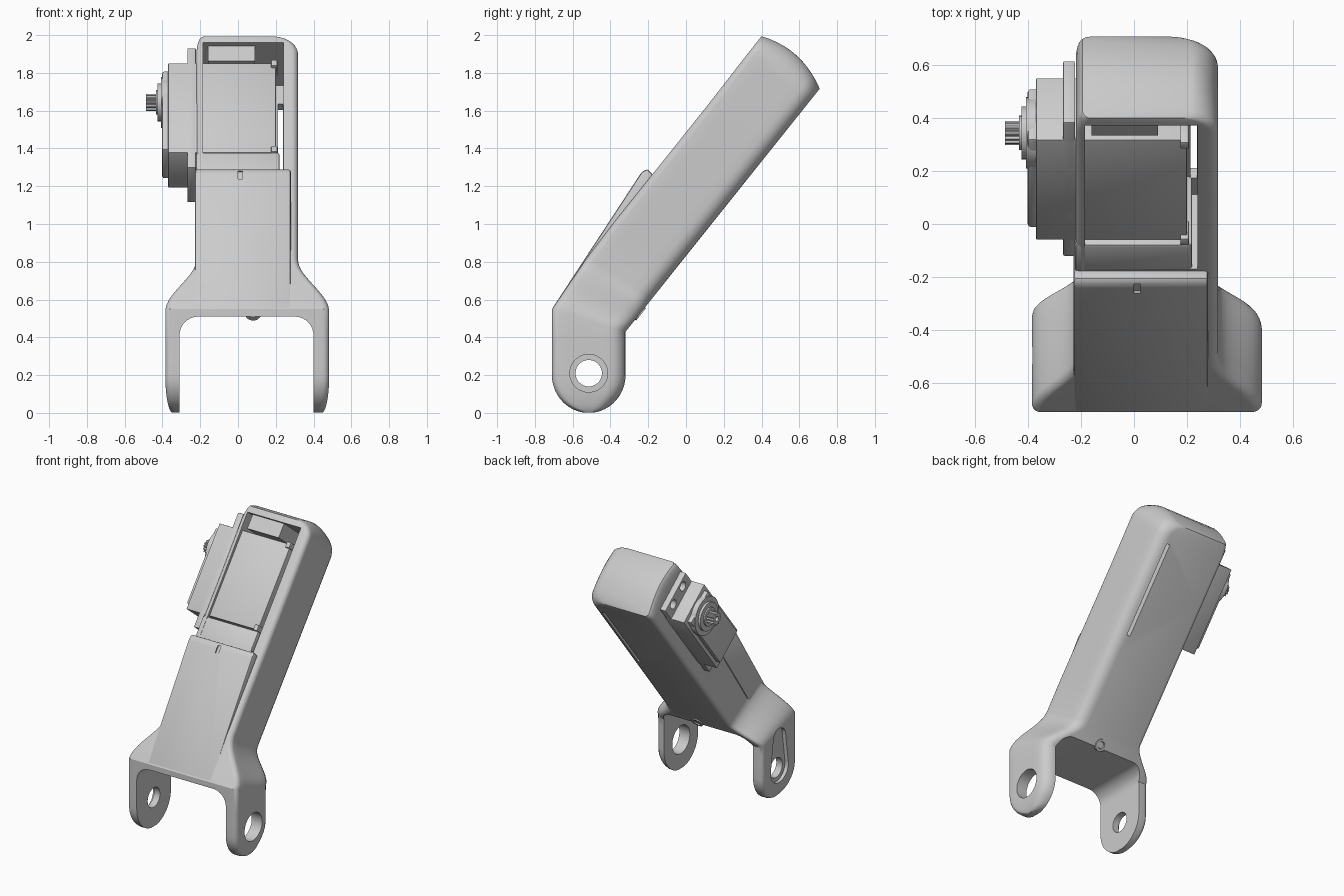
import bpy, bmesh
from math import sin, cos, pi, radians

if "Cube" in bpy.data.objects:
    bpy.data.objects.remove(bpy.data.objects["Cube"])

grey = bpy.data.materials.new("light grey plastic")
grey.use_nodes = True
grey.diffuse_color = (0.6, 0.6, 0.6, 1)
grey.node_tree.nodes["Principled BSDF"].inputs["Base Color"].default_value = (0.6, 0.6, 0.6, 1)


def P(u, v):
    """Arm coordinates (u along the arm, v towards its back) to (y, z)."""
    return (-0.52 + 0.624 * u + 0.781 * v, 0.21 + 0.781 * u - 0.624 * v)


def finish(name, bm):
    bmesh.ops.recalc_face_normals(bm, faces=bm.faces)
    mesh = bpy.data.meshes.new(name)
    bm.to_mesh(mesh)
    bm.free()
    obj = bpy.data.objects.new(name, mesh)
    bpy.context.collection.objects.link(obj)
    mesh.materials.append(grey)
    return obj


def prism(name, pts, a, b, bevel=0, along_y=False):
    """Extrude a (y, z) outline along x, or an (x, z) outline along y."""
    bm = bmesh.new()
    place = (lambda d, p: (p[0], d, p[1])) if along_y else (lambda d, p: (d, p[0], p[1]))
    ends = [[bm.verts.new(place(d, p)) for p in pts] for d in (a, b)]
    bm.faces.new(ends[0])
    bm.faces.new(ends[1])
    for i in range(len(pts)):
        j = (i + 1) % len(pts)
        bm.faces.new((ends[0][i], ends[0][j], ends[1][j], ends[1][i]))
    if bevel:
        bmesh.ops.bevel(bm, geom=bm.edges[:], offset=bevel, segments=2, profile=0.5, affect='EDGES')
    return finish(name, bm)


def box(name, x0, x1, u0, u1, v0, v1, bevel=0):
    return prism(name, [P(u0, v0), P(u1, v0), P(u1, v1), P(u0, v1)], x0, x1, bevel)


def circle(y, z, r, n=40, start=0, sweep=2 * pi):
    steps = n if sweep >= 2 * pi else n - 1
    return [(y + r * cos(start + sweep * i / steps), z + r * sin(start + sweep * i / steps))
            for i in range(n)]


def cut(obj, cutters):
    for c in cutters:
        c.hide_render = True
        mod = obj.modifiers.new("cut", 'BOOLEAN')
        mod.operation, mod.solver, mod.object = 'DIFFERENCE', 'EXACT', c
    bpy.context.view_layer.update()
    done = bpy.data.meshes.new_from_object(obj.evaluated_get(bpy.context.evaluated_depsgraph_get()))
    obj.modifiers.clear()
    obj.data = done
    for c in cutters:
        bpy.data.objects.remove(c)


def side(x_out, sign, front_r, back_r, half):
    """One rounded side of a section, as (x, t) with t from -1 front to 1 back."""
    fr, br = min(front_r, half * 0.6), min(back_r, half * 0.6)
    arc = [i * pi / 10 for i in range(6)]
    pts = [(x_out - sign * fr * (1 - sin(a)), -1 + fr / half * (1 - cos(a))) for a in arc]
    t0, t1 = -1 + fr / half, 1 - br / half
    pts += [(x_out, t0 + (t1 - t0) * i / 6) for i in range(1, 6)]
    pts += [(x_out - sign * br * (1 - cos(a)), 1 - br / half * (1 - sin(a))) for a in arc]
    return pts


# Stations of the shell: front point, back point, left x, right x, bulge
stations = []
for a in range(80, -1, -10):                       # domed top end
    s, c = sin(radians(a)), 1 - cos(radians(a))
    u = 1.87 + 0.1 * s
    stations.append((P(u, -0.395), P(u - 0.025, 0.019), -0.22 + 0.03 * c, 0.318 - 0.12 * c, 0.05 * s))
for u in (1.5, 1.0, 0.7):                          # straight arm
    stations.append((P(u, -0.39), P(u, 0.019), -0.22, 0.318, 0))
for i in range(11):                                # flare into the fork
    s = i / 10
    e = s * s * (3 - 2 * s)
    stations.append((P(0.48 - 0.333 * s, -0.385 + 0.025 * s), P(0.52 - 0.223 * s, 0.019),
                     -0.22 - 0.165 * e, 0.318 + 0.165 * e, 0))
for z in (0.38, 0.28):                             # legs
    stations.append(((-0.71, z), (-0.32, z), -0.385, 0.483, 0))
for a in range(0, 86, 8):                          # round leg ends
    h, z = 0.195 * cos(radians(a)), 0.2 - 0.2 * sin(radians(a))
    c = 0.04 * (1 - cos(radians(a)))
    stations.append(((-0.515 - h, z), (-0.515 + h, z), -0.385 + c, 0.483 - c, 0))

bm = bmesh.new()
rings = []
for f, b, xl, xr, bulge in stations:
    half = ((f[0] - b[0]) ** 2 + (f[1] - b[1]) ** 2) ** 0.5 / 2
    ring = []
    for pts in (side(xr, 1, 0.035, 0.08, half), side(xl, -1, 0.03, 0.03, half)):
        ring.append([])
        for x, t in pts:
            k, d = (t + 1) / 2, bulge * (1 - t * t)
            ring[-1].append(bm.verts.new((x, f[0] + (b[0] - f[0]) * k + 0.624 * d,
                                          f[1] + (b[1] - f[1]) * k + 0.781 * d)))
    rings.append(ring)
for r0, r1 in zip(rings, rings[1:]):
    l0, l1 = r0[0] + r0[1][::-1], r1[0] + r1[1][::-1]
    for i in range(len(l0)):
        j = (i + 1) % len(l0)
        bm.faces.new((l0[i], l0[j], l1[j], l1[i]))
for R, L in (rings[0], rings[-1]):
    for i in range(len(R) - 1):
        bm.faces.new((R[i], R[i + 1], L[i + 1], L[i]))
shell = finish("arm_shell", bm)

# Openings: fork arch, motor bay, wall slot, pivot holes, recess, screw hole
arch = [(-0.31, -0.2), (0.40, -0.2)] + circle(0.30, 0.41, 0.10, 9, 0, pi / 2) \
    + circle(-0.21, 0.41, 0.10, 9, pi / 2, pi / 2)
keyhole = circle(-0.515, 0.43, 0.07, 16, 0, pi) + circle(-0.515, 0.21, 0.1, 20, pi * 0.95, pi * 1.1)
screw = P(0.41, -0.02)
cut(shell, [
    prism("arch_cutter", arch, -1.2, 0.6, along_y=True),
    box("bay_cutter", -0.185, 0.24, 1.05, 1.925, -0.7, -0.03),
    box("slot_cutter", 0.213, 0.238, 1.15, 1.8, -0.5, 0.2),
    prism("left_pivot_cutter", circle(-0.515, 0.21, 0.10), 0.3, 0.6),
    prism("right_pivot_cutter", circle(-0.515, 0.21, 0.07), -0.6, -0.25),
    prism("recess_cutter", keyhole, -0.6, -0.358),
])
# Screw collar on the back wall, turned to face along v
bm = bmesh.new()
prev = None
loops = []
for r, v in ((0.042, 0.0), (0.042, 0.026), (0.026, 0.026), (0.022, 0.016)):
    loops.append([bm.verts.new((0.08 + r * cos(i * pi / 12), *P(0.42 + r * sin(i * pi / 12), v)))
                  for i in range(24)])
for l0, l1 in zip(loops, loops[1:]):
    for i in range(24):
        bm.faces.new((l0[i], l0[(i + 1) % 24], l1[(i + 1) % 24], l1[i]))
bm.faces.new(loops[0])
bm.faces.new(loops[-1])
finish("back_screw", bm)

# Front cover with a small latch notch
cover = prism("front_cover", [(-0.71, 0.55), (-0.235, 1.275), (-0.205, 1.292), (-0.175, 1.26),
                              (-0.1, 1.13), (-0.5, 0.55)], -0.228, 0.28, 0.012)
cut(cover, [box("notch_cutter", 0.0, 0.025, 0.965, 1.02, -0.6, -0.43)])

# Bay end wall, cable block and clips
box("bay_end_wall", -0.222, 0.22, 1.0, 1.19, -0.388, -0.05, 0.012)
box("cable_block", -0.16, 0.09, 1.825, 1.93, -0.365, -0.1)
for i, u in enumerate((1.19, 1.775)):
    box(f"motor_clip_{i + 1}", 0.175, 0.208, u, u + 0.04, -0.39, -0.3, 0.005)

# Motor body, flange, gear cover and output shaft
box("motor_body", -0.37, 0.20, 1.2, 1.805, -0.37, -0.07, 0.004)
flange = box("motor_flange", -0.268, -0.222, 1.1, 1.91, -0.37, -0.07, 0.006)
cut(flange, [prism("hole_cutter", circle(*P(u, v), 0.032, 20), -0.4, -0.2)
             for u in (1.145, 1.865) for v in (-0.29, -0.15)])
box("gear_cover", -0.402, -0.36, 1.24, 1.775, -0.345, -0.095, 0.012)
hub = P(1.66, -0.22)
prism("shaft_boss", circle(*hub, 0.135), -0.408, -0.36)
prism("shaft_collar", circle(*hub, 0.10), -0.425, -0.36, 0.004)
prism("shaft_bearing", circle(*hub, 0.065), -0.435, -0.36)
teeth = [(hub[0] + r * cos(a), hub[1] + r * sin(a))
         for i in range(48) for a, r in [(i * pi / 24, 0.045 if i % 4 < 2 else 0.037)]]
shaft = prism("output_shaft", teeth, -0.488, -0.4)
cut(shaft, [prism("bore_cutter", circle(*hub, 0.018, 16), -0.6, -0.45)])

# Smooth shading with sharp edges kept
bpy.ops.object.select_all(action='DESELECT')
for o in bpy.context.collection.objects:
    if o.type == 'MESH' and o.data.materials and o.data.materials[0] == grey:
        o.select_set(True)
        bpy.context.view_layer.objects.active = o
bpy.ops.object.shade_smooth_by_angle(angle=radians(32))
